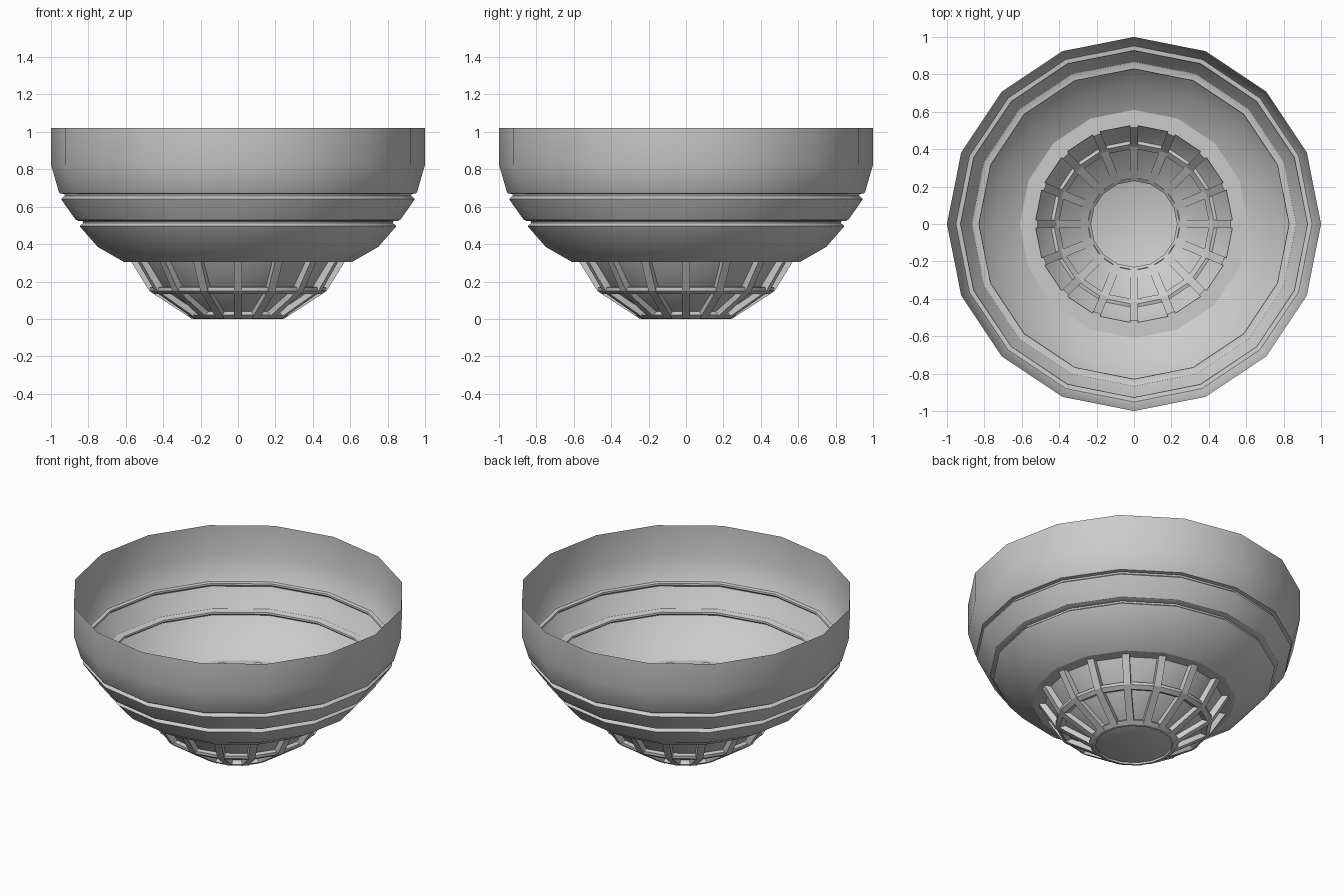
import bpy, bmesh, math

if "Cube" in bpy.data.objects:
    bpy.data.objects.remove(bpy.data.objects["Cube"])

N = 16


def finish(name, bm, angle=30):
    me = bpy.data.meshes.new(name)
    bm.to_mesh(me)
    bm.free()
    ob = bpy.data.objects.new(name, me)
    bpy.context.collection.objects.link(ob)
    bpy.ops.object.select_all(action='DESELECT')
    bpy.context.view_layer.objects.active = ob
    ob.select_set(True)
    bpy.ops.object.shade_smooth_by_angle(angle=math.radians(angle))
    return ob


def lathe(name, profile, closed=False, cap=False):
    # 16-sided revolve of (radius, height) points listed from bottom to top
    bm = bmesh.new()
    rings = [[bm.verts.new((r * math.cos(math.tau * i / N), r * math.sin(math.tau * i / N), z))
              for i in range(N)] for r, z in profile]
    pairs = list(zip(rings, rings[1:]))
    if closed:
        pairs.append((rings[-1], rings[0]))
    for a, b in pairs:
        for i in range(N):
            j = (i + 1) % N
            bm.faces.new((a[i], a[j], b[j], b[i]))
    if cap:
        bm.faces.new(rings[0][::-1])
    if closed:
        bmesh.ops.recalc_face_normals(bm, faces=bm.faces)
    return finish(name, bm)


# Thin open bowl with two grooved steps and a flat inner flange
lathe("bowl_shell", [
    (0.53, 0.305), (0.61, 0.305), (0.75, 0.385), (0.84, 0.488), (0.847, 0.497),
    (0.828, 0.512), (0.83, 0.522), (0.852, 0.524), (0.868, 0.53),
    (0.94, 0.632), (0.945, 0.642), (0.926, 0.658), (0.928, 0.668), (0.952, 0.671), (0.958, 0.68),
    (1.0, 0.825), (1.0, 1.02)])

# Recessed window surface and floor
lathe("window_panels", [(0.235, 0.03), (0.435, 0.155), (0.535, 0.305)])
lathe("floor_disc", [(0.236, 0.012), (0.24, 0.014)], cap=True)

# Horizontal frame rings
lathe("middle_ring", [(0.448, 0.132), (0.473, 0.15), (0.474, 0.168), (0.43, 0.178), (0.403, 0.15)], closed=True)
lathe("base_ring", [(0.232, 0.0), (0.248, 0.002), (0.272, 0.02), (0.245, 0.042), (0.23, 0.03)], closed=True)

# Radial ribs bent at the middle ring
outer = [(0.25, 0.003), (0.473, 0.148), (0.573, 0.309)]
inner = [(0.24, 0.04), (0.415, 0.165), (0.515, 0.309)]
bm = bmesh.new()
for k in range(N):
    a = math.tau * k / N
    c, s = math.cos(a), math.sin(a)
    sections = []
    for o, i in zip(outer, inner):
        sections.append([bm.verts.new((r * c - w * s, r * s + w * c, z))
                         for r, z, w in ((*o, -.022), (*o, .022), (*i, .022), (*i, -.022))])
    for p, q in zip(sections, sections[1:]):
        for m in range(4):
            n = (m + 1) % 4
            bm.faces.new((p[m], p[n], q[n], q[m]))
    bm.faces.new(sections[0][::-1])
    bm.faces.new(sections[-1])
bmesh.ops.recalc_face_normals(bm, faces=bm.faces)
finish("frame_ribs", bm, 15)
